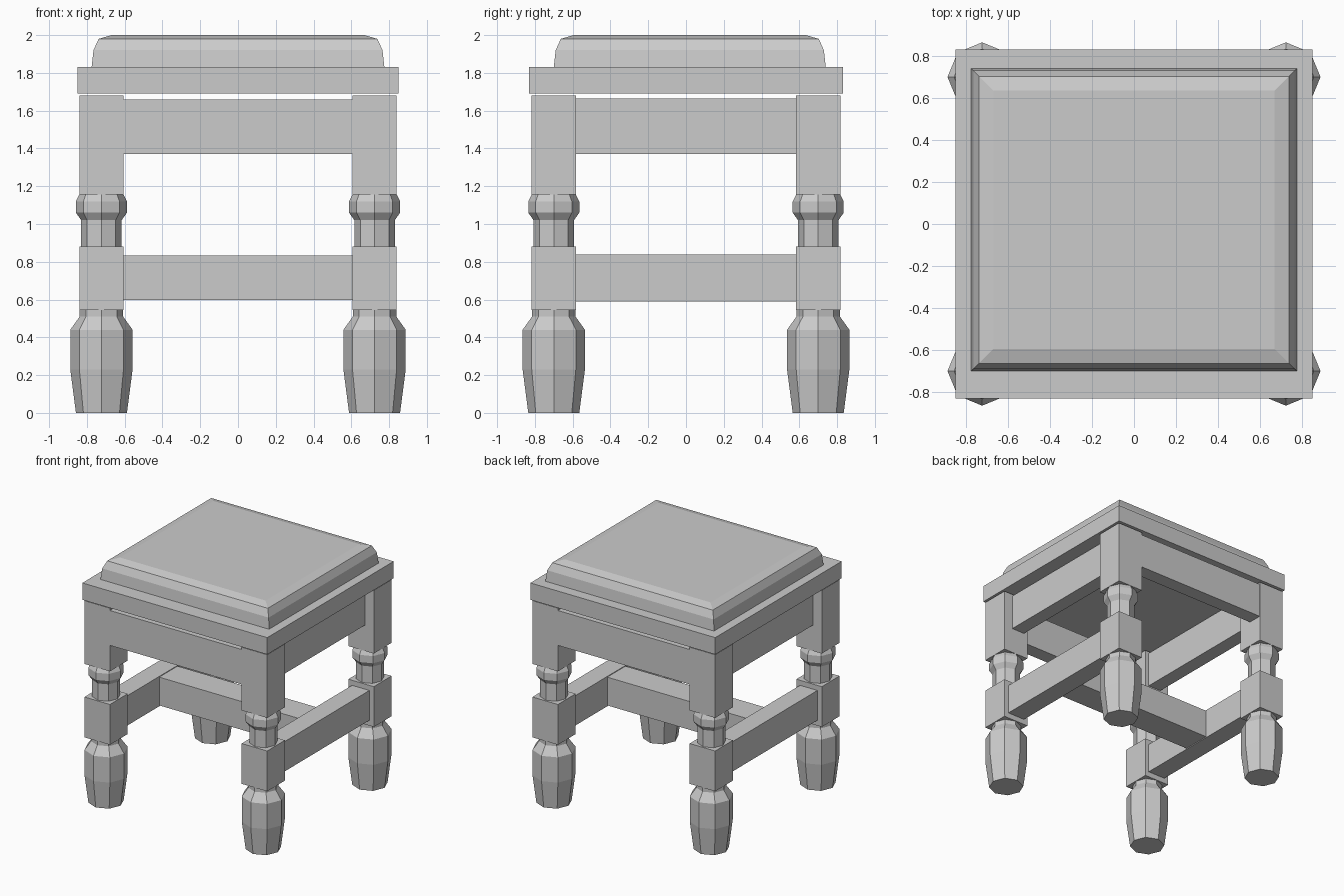
import bpy, bmesh, math

cube = bpy.data.objects.get("Cube")
if cube:
    bpy.data.objects.remove(cube)

# Single plain grey for the whole stool
grey = bpy.data.materials.new("plain_grey")
grey.use_nodes = True
grey.diffuse_color = (0.6, 0.6, 0.6, 1)
grey.node_tree.nodes["Principled BSDF"].inputs["Base Color"].default_value = (0.6, 0.6, 0.6, 1)


def make(name, bm):
    bmesh.ops.recalc_face_normals(bm, faces=bm.faces)
    mesh = bpy.data.meshes.new(name)
    bm.to_mesh(mesh)
    bm.free()
    mesh.materials.append(grey)
    obj = bpy.data.objects.new(name, mesh)
    bpy.context.collection.objects.link(obj)
    return obj


def loft(bm, rings):
    """Skin a stack of equal-sized rings and cap both ends."""
    loops = [[bm.verts.new(p) for p in ring] for ring in rings]
    n = len(loops[0])
    for low, high in zip(loops, loops[1:]):
        for i in range(n):
            j = (i + 1) % n
            bm.faces.new((low[i], low[j], high[j], high[i]))
    bm.faces.new(loops[0][::-1])
    bm.faces.new(loops[-1])


def rect(cx, cy, hx, hy, z):
    return [(cx + sx * hx, cy + sy * hy, z)
            for sx, sy in ((-1, -1), (1, -1), (1, 1), (-1, 1))]


def octagon(cx, cy, r, z):
    return [(cx + r * math.cos(a), cy + r * math.sin(a), z)
            for a in (i * math.pi / 4 for i in range(8))]


def box(name, cx, cy, hx, hy, z0, z1):
    bm = bmesh.new()
    loft(bm, [rect(cx, cy, hx, hy, z) for z in (z0, z1)])
    return make(name, bm)


# Legs: turned foot, square block, turned neck, square top post
LEG_X, LEG_Y, HALF = 0.723, 0.7, 0.117
FOOT = [(0.135, 0), (0.165, 0.23), (0.165, 0.44), (0.115, 0.51), (0.115, 0.55)]
NECK = [(0.107, 0.87), (0.107, 1.02), (0.135, 1.06), (0.135, 1.12), (0.115, 1.16)]
for end, sy in (("front", -1), ("back", 1)):
    for side, sx in (("left", 1), ("right", -1)):
        x, y = sx * LEG_X, sy * LEG_Y
        bm = bmesh.new()
        for profile in (FOOT, NECK):
            loft(bm, [octagon(x, y, r, z) for r, z in profile])
        for z0, z1 in ((0.545, 0.88), (1.155, 1.68)):
            loft(bm, [rect(x, y, HALF, HALF, z) for z in (z0, z1)])
        make(f"{end}_{side}_leg", bm)

# Apron rails under the seat
for end, sy in (("front", -1), ("back", 1)):
    box(f"{end}_rail", 0, sy * 0.755, 0.61, 0.06, 1.37, 1.66)
for side, sx in (("left", 1), ("right", -1)):
    box(f"{side}_rail", sx * 0.7, 0, 0.06, 0.59, 1.37, 1.665)

# Stretchers in an H between the legs
for side, sx in (("left", 1), ("right", -1)):
    box(f"{side}_stretcher", sx * 0.72, 0, 0.08, 0.59, 0.59, 0.838)
box("cross_stretcher", 0, 0, 0.64, 0.12, 0.597, 0.832)

# Seat board and chamfered cushion
box("seat_board", 0, 0, 0.85, 0.83, 1.69, 1.83)
bm = bmesh.new()
loft(bm, [rect(0, 0.02, 0.775 - inset, 0.72 - inset, z)
          for inset, z in ((0, 1.83), (0.01, 1.92), (0.037, 1.98), (0.105, 2.0))])
make("cushion", bm)
